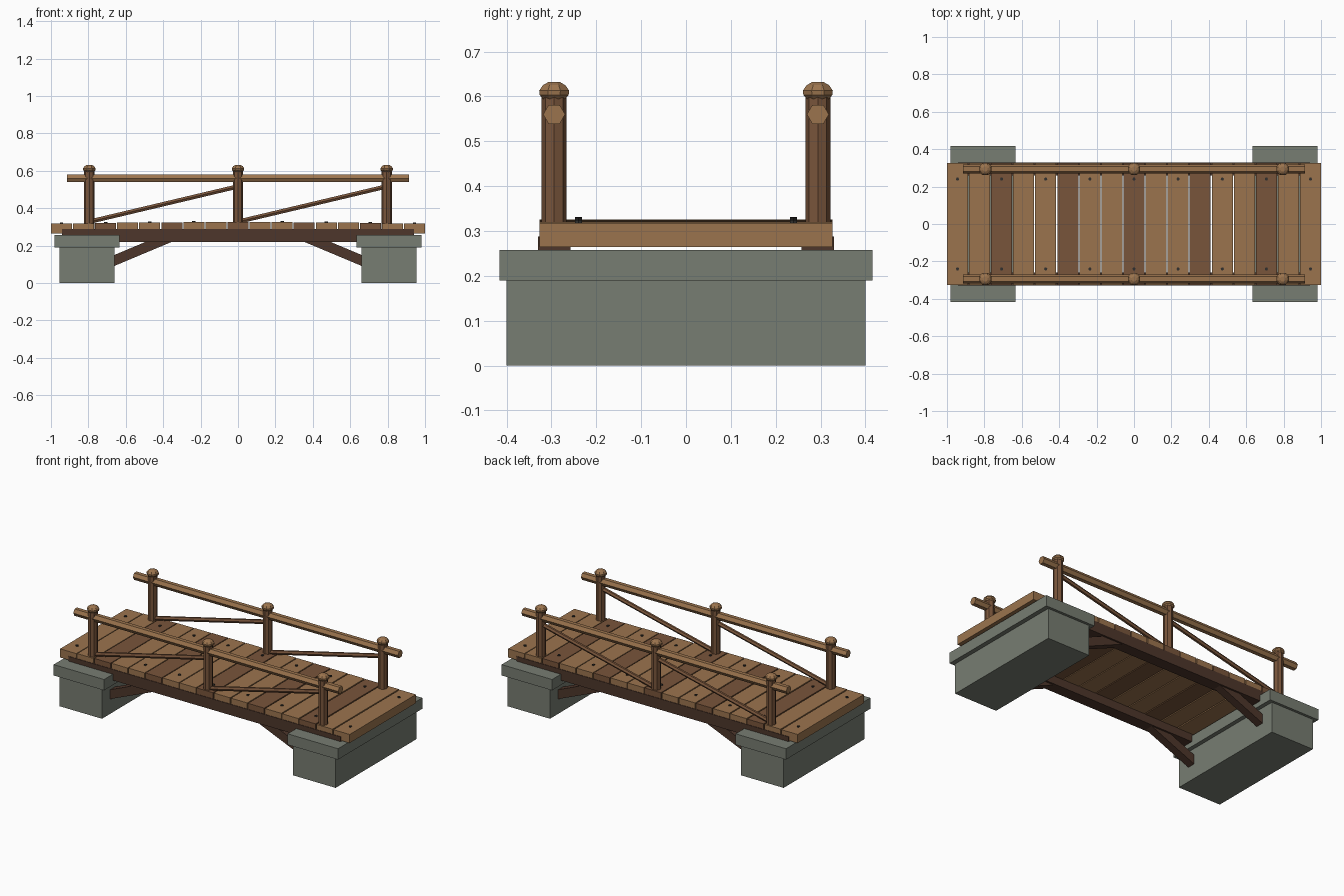
import bpy, bmesh, math
from mathutils import Vector

cube = bpy.data.objects.get("Cube")
if cube:
    bpy.data.objects.remove(cube, do_unlink=True)


def material(name, rgb):
    m = bpy.data.materials.new(name)
    m.use_nodes = True
    m.diffuse_color = (*rgb, 1)
    m.node_tree.nodes["Principled BSDF"].inputs["Base Color"].default_value = (*rgb, 1)
    return m


LIGHT = material("light wood", (0.33, 0.175, 0.076))
BROWN = material("brown wood", (0.19, 0.09, 0.043))
DARK = material("dark wood", (0.075, 0.037, 0.024))
STONE = material("grey stone", (0.185, 0.205, 0.168))
IRON = material("dark iron", (0.03, 0.028, 0.026))


def finish(name, bm, mat):
    bmesh.ops.recalc_face_normals(bm, faces=bm.faces)
    mesh = bpy.data.meshes.new(name)
    bm.to_mesh(mesh)
    bm.free()
    mesh.materials.append(mat)
    ob = bpy.data.objects.new(name, mesh)
    bpy.context.collection.objects.link(ob)
    return ob


def box(name, center, size, mat):
    bm = bmesh.new()
    bmesh.ops.create_cube(bm, size=1)
    bmesh.ops.scale(bm, vec=size, verts=bm.verts)
    ob = finish(name, bm, mat)
    ob.location = center
    return ob


def lathe(name, base, profile, sides, mat, turn=0):
    """Stack rings of (radius, height) into a capped faceted solid."""
    bm = bmesh.new()
    rings = []
    for r, z in profile:
        angles = [turn + math.tau * k / sides for k in range(sides)]
        rings.append([bm.verts.new((r * math.cos(a), r * math.sin(a), z)) for a in angles])
    for low, high in zip(rings, rings[1:]):
        for k in range(sides):
            n = (k + 1) % sides
            bm.faces.new((low[k], low[n], high[n], high[k]))
    bm.faces.new(rings[0][::-1])
    bm.faces.new(rings[-1])
    ob = finish(name, bm, mat)
    ob.location = base
    return ob


def pole(name, start, end, radius, mat):
    """Six-sided pole between two points in a plane of constant y."""
    a, d = Vector(start), Vector(end) - Vector(start)
    ob = lathe(name, a, [(radius, 0), (radius, d.length)], 6, mat, math.pi / 6)
    ob.rotation_euler.y = math.atan2(d.x, d.z)
    return ob


# Stone piers
for side, sx in (("right", -1), ("left", 1)):
    box(f"{side}_pier", (sx * 0.807, 0, 0.095), (0.295, 0.8, 0.19), STONE)
    box(f"{side}_pier_cap", (sx * 0.808, 0, 0.224), (0.348, 0.832, 0.068), STONE)

# Deck planks with a slight rise, every third one darker, nails on every second
for i in range(-8, 9):
    x = i * 0.118
    top = 0.317 + 0.009 * math.cos(x * math.pi / 2)
    box(f"plank_{i + 9}", (x, 0, top - 0.027), (0.112, 0.654, 0.054),
        BROWN if i % 3 == 0 else LIGHT)
    if i % 2 == 0:
        for y in (-0.24, 0.24):
            lathe(f"nail_{i + 9}", (x, y, top - 0.004),
                  [(0.009, 0), (0.009, 0.009)], 6, IRON)

CAP = [(0.024, 0.592), (0.035, 0.603), (0.036, 0.613), (0.027, 0.625), (0.014, 0.632)]

for side, sy in (("front", -1), ("back", 1)):
    y = sy * 0.294
    # Long beam under the deck edge
    box(f"{side}_beam", (0, y, 0.254), (1.88, 0.072, 0.068), DARK)

    # Angled braces from piers to beam
    for sx in (-1, 1):
        low, high = Vector((sx * 0.71, y, 0.1)), Vector((sx * 0.35, y, 0.251))
        d = high - low
        brace = box(f"{side}_brace", (low + high) / 2, (d.length, 0.05, 0.054), DARK)
        brace.rotation_euler.y = -math.atan2(d.z, d.x)

    # Posts with rounded caps
    for x in (-0.795, 0, 0.795):
        lathe(f"{side}_post", (x, y, 0), [(0.028, 0.29), (0.028, 0.6)], 8, BROWN)
        lathe(f"{side}_post_cap", (x, y, 0), CAP, 8, LIGHT, math.pi / 8)

    # Handrail and diagonal rails
    pole(f"{side}_handrail", (-0.915, y, 0.56), (0.915, y, 0.56), 0.0245, LIGHT)
    for x in (-0.795, 0):
        pole(f"{side}_diagonal", (x + 0.01, y, 0.33), (x + 0.785, y, 0.514), 0.0135, BROWN)
